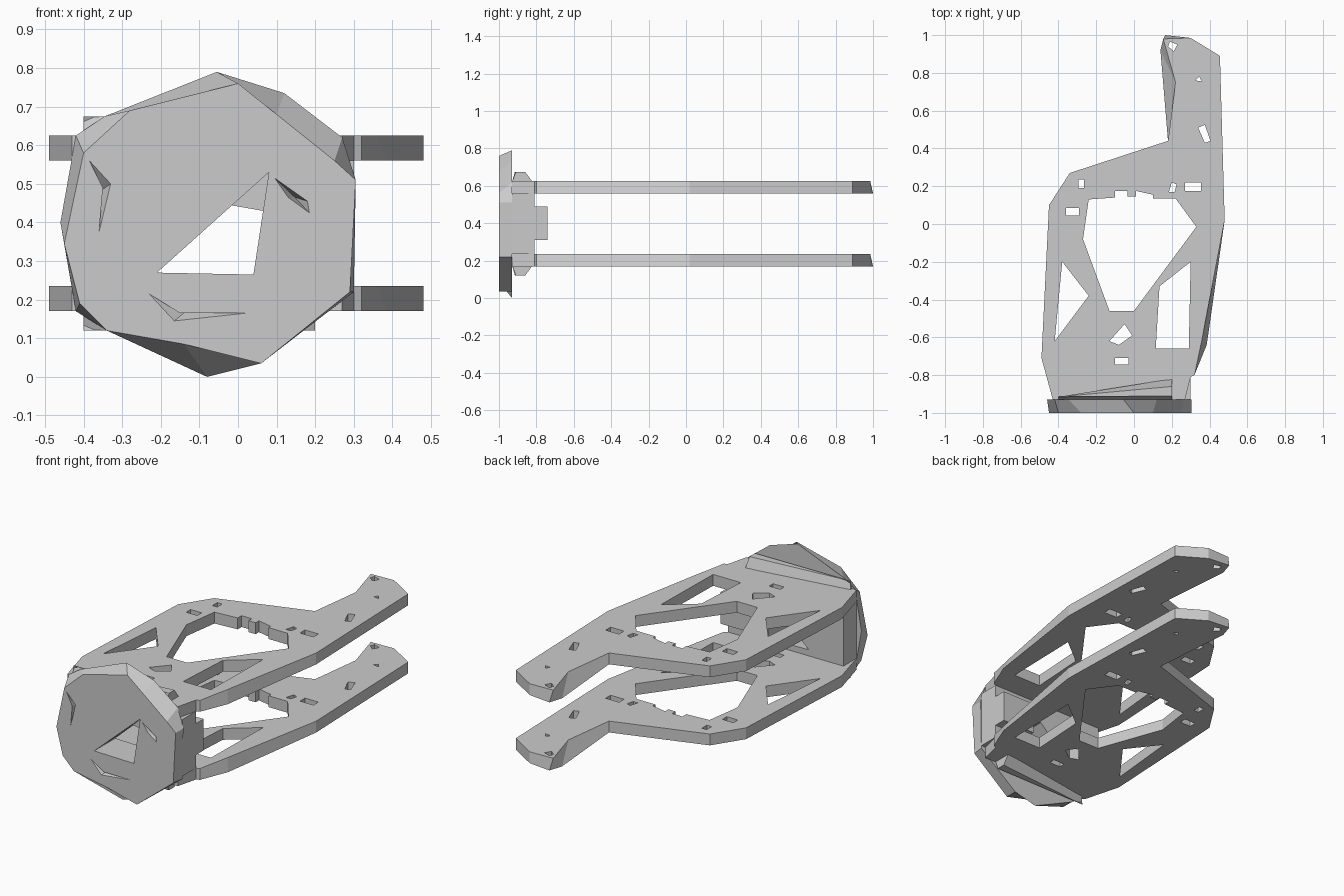
import bpy, bmesh
from mathutils import Vector

cube = bpy.data.objects.get("Cube")
if cube:
    bpy.data.objects.remove(cube)

grey = bpy.data.materials.new("plain_grey")
grey.use_nodes = True
grey.diffuse_color = (0.6, 0.6, 0.6, 1)
grey.node_tree.nodes["Principled BSDF"].inputs["Base Color"].default_value = (0.6, 0.6, 0.6, 1)


def rect(x0, y0, x1, y1):
    return [(x0, y0), (x1, y0), (x1, y1), (x0, y1)]


def slab(name, near, far, holes, place, d0, d1, dents=()):
    """Perforated slab between outlines near (depth d0) and far (depth d1)."""
    bm = bmesh.new()

    def loop(points, depth):
        verts = [bm.verts.new(place(u, v, depth)) for u, v in points]
        edges = [bm.edges.new((verts[i - 1], verts[i])) for i in range(len(verts))]
        return verts, edges

    near_loops = [loop(p, d0) for p in [near] + holes]
    far_loops = [loop(p, d1) for p in [far] + holes]
    dent_loops = [loop(p, d0) for p in dents]
    normal = Vector(place(0, 0, d0)) - Vector(place(0, 0, d1))
    for group in (near_loops + dent_loops, far_loops):
        bmesh.ops.triangle_fill(bm, use_beauty=True, normal=normal,
                                edges=[e for _, edges in group for e in edges])
    # Side walls
    for (a, _), (b, _) in zip(near_loops, far_loops):
        for i in range(len(a)):
            bm.faces.new((a[i - 1], a[i], b[i], b[i - 1]))
    # Shallow pointed recesses
    for points, (verts, _) in zip(dents, dent_loops):
        u = sum(p[0] for p in points) / len(points)
        v = sum(p[1] for p in points) / len(points)
        tip = bm.verts.new(place(u, v, d0 + (d1 - d0) * 0.6))
        for i in range(len(verts)):
            bm.faces.new((verts[i - 1], verts[i], tip))
    bmesh.ops.recalc_face_normals(bm, faces=bm.faces[:])
    mesh = bpy.data.meshes.new(name)
    bm.to_mesh(mesh)
    bm.free()
    mesh.materials.append(grey)
    obj = bpy.data.objects.new(name, mesh)
    bpy.context.collection.objects.link(obj)
    return obj


def flat(u, v, d):
    return (u, v, d)


def upright(u, v, d):
    return (u, d, v)


def sideways(u, v, d):
    return (d, u, v)


# Side plate outline, with the lower edge flaring on the tail and the right flank
plate_low = [(-0.43, -0.93), (-0.49, -0.71), (-0.45, 0.10), (-0.34, 0.27), (0.18, 0.44),
             (0.14, 0.92), (0.165, 1.0), (0.30, 0.985), (0.455, 0.89), (0.48, 0.02),
             (0.385, -0.64), (0.32, -0.80), (0.30, -0.81), (0.27, -0.93)]
plate_top = list(plate_low)
plate_top[5], plate_top[6], plate_top[10] = (0.22, 0.75), (0.155, 0.98), (0.36, -0.61)

plate_holes = [
    # Central opening with teeth
    [(-0.24, 0.13), (-0.10, 0.14), (-0.10, 0.175), (-0.035, 0.175), (-0.035, 0.145),
     (0.01, 0.145), (0.01, 0.175), (0.10, 0.155), (0.10, 0.135), (0.22, 0.135),
     (0.33, -0.015), (0.0, -0.46), (-0.13, -0.46), (-0.27, -0.08)],
    # Flank openings
    [(-0.38, -0.20), (-0.24, -0.38), (-0.42, -0.62)],
    [(0.30, -0.20), (0.135, -0.33), (0.115, -0.66), (0.29, -0.66)],
    # Small slots
    [(-0.13, -0.62), (-0.05, -0.53), (-0.01, -0.59), (-0.08, -0.64)],
    [(0.34, 0.51), (0.375, 0.525), (0.405, 0.44), (0.375, 0.43)],
    [(0.185, 0.17), (0.20, 0.22), (0.225, 0.21), (0.215, 0.17)],
    [(0.325, 0.76), (0.345, 0.78), (0.36, 0.755)],
    [(0.18, 0.94), (0.19, 0.965), (0.23, 0.95), (0.21, 0.915)],
    rect(-0.10, -0.745, -0.03, -0.71), rect(-0.36, 0.045, -0.29, 0.085),
    rect(-0.295, 0.19, -0.265, 0.235), rect(0.27, 0.175, 0.355, 0.22)]

for name, z in (("lower_plate", 0.17), ("upper_plate", 0.56)):
    slab(name, plate_low, plate_top, plate_holes, flat, z, z + 0.065)

# Faceted nose disc with bevelled rim, opening and slits
rim_back = [(-0.46, 0.40), (-0.42, 0.17), (-0.34, 0.12), (-0.08, 0.0), (0.06, 0.035),
            (0.30, 0.22), (0.305, 0.51), (0.27, 0.62), (0.12, 0.735), (-0.055, 0.79),
            (-0.345, 0.675), (-0.42, 0.625)]
rim_front = [(-0.45, 0.345), (-0.41, 0.19), (-0.34, 0.12), (-0.14, 0.085), (0.06, 0.035),
             (0.29, 0.22), (0.305, 0.51), (0.25, 0.56), (0.10, 0.68), (0.0, 0.76),
             (-0.28, 0.69), (-0.40, 0.58)]
opening = [(0.08, 0.53), (0.065, 0.43), (0.04, 0.265), (-0.21, 0.27)]
slits = [[(-0.385, 0.56), (-0.33, 0.50), (-0.36, 0.375), (-0.35, 0.49)],
         [(-0.23, 0.215), (-0.165, 0.145), (0.02, 0.165), (-0.15, 0.165)],
         [(0.095, 0.515), (0.18, 0.455), (0.185, 0.425), (0.13, 0.465)]]
slab("nose_disc", rim_front, rim_back, [opening], upright, -1.0, -0.93, slits)

# Bulkhead behind the disc, joining the plates
bulkhead = rect(-0.43, 0.235, 0.30, 0.56)
bore = [(-0.02, 0.445), (0.065, 0.43), (0.04, 0.265), (-0.21, 0.27)]
slab("bulkhead", bulkhead, bulkhead, [bore], upright, -0.93, -0.81)
tab = rect(0.09, 0.31, 0.30, 0.49)
slab("rear_tab", tab, tab, [], upright, -0.81, -0.74)

# Ridges over the front edges of both plates, mirrored about mid height
mid = 0.3975
ridge = [(-0.93, 0.62), (-0.91, 0.675), (-0.86, 0.675), (-0.82, 0.62)]
for name, sign in (("upper_ridge", 1), ("lower_ridge", -1)):
    profile = [(y, mid + sign * (z - mid)) for y, z in ridge]
    low = [(y if y < -0.9 else -0.915, z) for y, z in profile]
    slab(name, low, profile, [], sideways, -0.40, 0.20)
